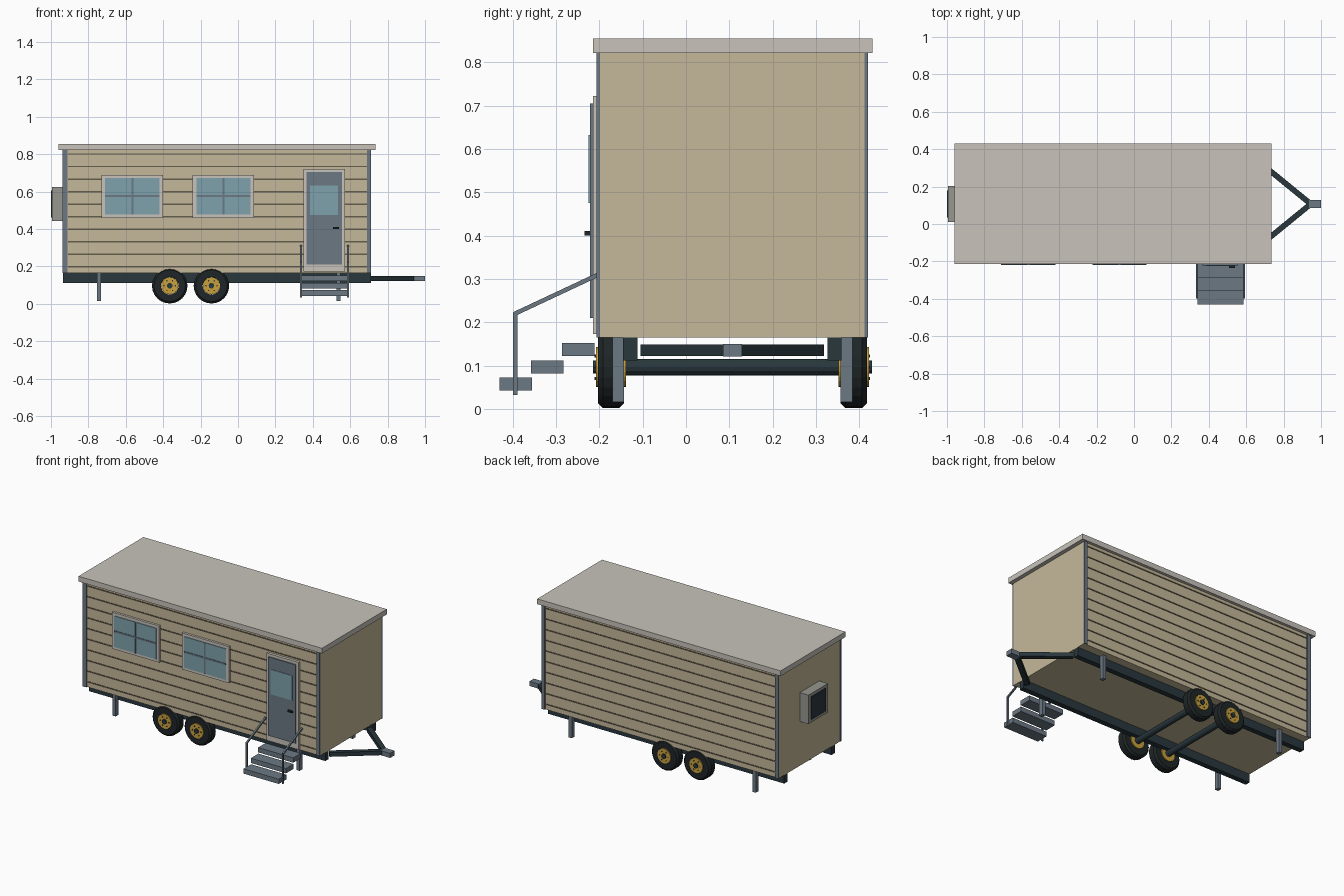
import bpy, bmesh
from math import pi, cos, sin
from mathutils import Vector, Matrix

cube = bpy.data.objects.get("Cube")
if cube:
    bpy.data.objects.remove(cube, do_unlink=True)


def material(name, r, g, b):
    m = bpy.data.materials.new(name)
    m.use_nodes = True
    m.diffuse_color = (r, g, b, 1)
    m.node_tree.nodes["Principled BSDF"].inputs["Base Color"].default_value = (r, g, b, 1)
    return m


TAN = material("tan siding", .56, .48, .32)
GROOVE = material("siding groove brown", .13, .11, .075)
PALE = material("pale roof and trim", .58, .55, .50)
SLATE = material("slate metal", .15, .19, .23)
CHASSIS = material("dark chassis", .022, .038, .046)
RUBBER = material("tyre rubber", .013, .018, .02)
GOLD = material("gold rim", .58, .35, .045)
GLASS = material("blue glass", .21, .36, .42)
GREY = material("grey housing", .31, .31, .28)

MID = 0.107          # centre line of the cabin in y
FRONT, BACK = -0.198, 0.412


def finish(name, bm, mat):
    bmesh.ops.recalc_face_normals(bm, faces=bm.faces)
    me = bpy.data.meshes.new(name)
    bm.to_mesh(me)
    bm.free()
    me.materials.append(mat)
    ob = bpy.data.objects.new(name, me)
    bpy.context.collection.objects.link(ob)
    return ob


def box(name, x, y, z, mat):
    """Box from (low, high) pairs on each axis."""
    bm = bmesh.new()
    bmesh.ops.create_cube(bm, size=1)
    for v in bm.verts:
        v.co = [(a + b) / 2 + c * (b - a) for c, (a, b) in zip(v.co, (x, y, z))]
    return finish(name, bm, mat)


def bar(name, a, b, width, height, mat):
    """Rectangular bar between two points."""
    a, b = Vector(a), Vector(b)
    d = (b - a).normalized()
    side = d.cross(Vector((0, 0, 1)))
    side = side.normalized() if side.length > .01 else Vector((1, 0, 0))
    up = side.cross(d)
    bm = bmesh.new()
    ends = [[bm.verts.new(p + side * s * width / 2 + up * t * height / 2)
             for s, t in ((-1, -1), (1, -1), (1, 1), (-1, 1))] for p in (a, b)]
    bm.faces.new(ends[0])
    bm.faces.new(ends[1])
    for i in range(4):
        j = (i + 1) % 4
        bm.faces.new((ends[0][i], ends[0][j], ends[1][j], ends[1][i]))
    return finish(name, bm, mat)


def lathe(name, profile, centre, mat, sides=24):
    """Spin (radius, y) points around the y axis."""
    bm = bmesh.new()
    vs = [bm.verts.new((r, y, 0)) for r, y in profile]
    edges = [bm.edges.new(p) for p in zip(vs, vs[1:])]
    bmesh.ops.spin(bm, geom=vs + edges, cent=(0, 0, 0), axis=(0, 1, 0),
                   angle=2 * pi, steps=sides)
    bmesh.ops.remove_doubles(bm, verts=bm.verts, dist=1e-5)
    bmesh.ops.translate(bm, verts=bm.verts, vec=centre)
    return finish(name, bm, mat)


def disc(r, y0, y1):
    return [(0, y0), (r, y0), (r, y1), (0, y1)]


# Cabin and roof
box("cabin", (-.935, .71), (FRONT, BACK), (.165, .825), TAN)
box("roof", (-.96, .735), (-.215, .43), (.822, .855), PALE)

# Siding grooves and corner trims on both long walls
for wall, y, out in (("front", FRONT, -1), ("back", BACK, 1)):
    for i in range(10):
        z = .198 + i * .067
        box(f"{wall}_siding_line_{i}", (-.91, .69), sorted((y, y + out * .003)),
            (z - .0035, z + .0035), GROOVE)
    for end, x in (("right", (-.937, -.912)), ("left", (.69, .712))):
        box(f"{wall}_{end}_corner_trim", x, sorted((y, y + out * .008)), (.165, .823), SLATE)

# Windows
for side, x0, x1 in (("right", -.73, -.4), ("left", -.242, .085)):
    xm = (x0 + x1) / 2
    box(f"{side}_window_frame", (x0, x1), (-.212, FRONT), (.46, .69), PALE)
    box(f"{side}_window_glass", (x0 + .019, x1 - .019), (-.216, -.21), (.477, .672), GLASS)
    box(f"{side}_window_mullion", (xm - .005, xm + .005), (-.219, -.215), (.477, .672), SLATE)
    box(f"{side}_window_crossbar", (x0 + .019, x1 - .019), (-.219, -.215), (.571, .581), SLATE)

# Door
box("door_frame", (.349, .572), (-.215, FRONT), (.173, .722), PALE)
box("door_panel", (.366, .556), (-.222, -.214), (.21, .705), SLATE)
box("door_glass", (.385, .535), (-.225, -.221), (.476, .632), GLASS)
box("door_handle", (.507, .54), (-.234, -.221), (.401, .411), RUBBER)

# Steps and handrails
for i in range(3):
    y, z = -.286 - i * .072, .122 - i * .0395
    box(f"step_{i + 1}", (.34, .585), (y, y + .075), (z, z + .03), SLATE)
for side, x in (("right", .336), ("left", .589)):
    bar(f"{side}_rail_post", (x, -.394, .033), (x, -.394, .222), .01, .01, SLATE)
    bar(f"{side}_handrail", (x, -.397, .219), (x, -.205, .309), .01, .01, SLATE)

# Air conditioner on the right end
box("cooler_housing", (-.995, -.935), (.01, .203), (.443, .625), GREY)
box("cooler_grille", (-1.0, -.994), (.034, .18), (.463, .606), CHASSIS)

# Chassis, legs and wheels, mirrored about the centre line
for side, s in (("front", -1), ("back", 1)):
    def span(a, b):
        return sorted((MID + s * a, MID + s * b))

    box(f"{side}_chassis_rail", (-.935, .71), span(.219, .252), (.112, .165), CHASSIS)
    for end, x in (("right", -.744), ("left", .537)):
        box(f"{side}_{end}_leg", (x - .011, x + .011), span(.25, .277), (.016, .165), SLATE)
    bar(f"{side}_drawbar", (.70, MID + s * .2, .136), (.945, MID, .136), .03, .026, CHASSIS)

    for n, x in (("right", -.365), ("left", -.142)):
        c = (x, MID + s * .28, .097)
        tyre = [(.047, -.03), (.084, -.03), (.095, -.019), (.095, .019),
                (.084, .03), (.047, .03), (.047, -.03)]
        lathe(f"{side}_{n}_tyre", tyre, c, RUBBER)
        lathe(f"{side}_{n}_rim", disc(.046, -.035, .035), c, GOLD)
        lathe(f"{side}_{n}_hub", disc(.015, 0, s * .042), c, CHASSIS, 12)
        for k in range(6):
            a = k * pi / 3
            lug = (x + .03 * cos(a), c[1] + s * .034, c[2] + .03 * sin(a))
            lathe(f"{side}_{n}_lug_{k}", disc(.004, 0, s * .004), lug, CHASSIS, 6)

# Axles and hitch coupler
for n, x in (("right", -.365), ("left", -.142)):
    lathe(f"{n}_axle", disc(.019, -.25, .25), (x, MID, .097), CHASSIS, 12)
box("hitch_coupler", (.935, 1.0), (MID - .022, MID + .022), (.121, .15), SLATE)
